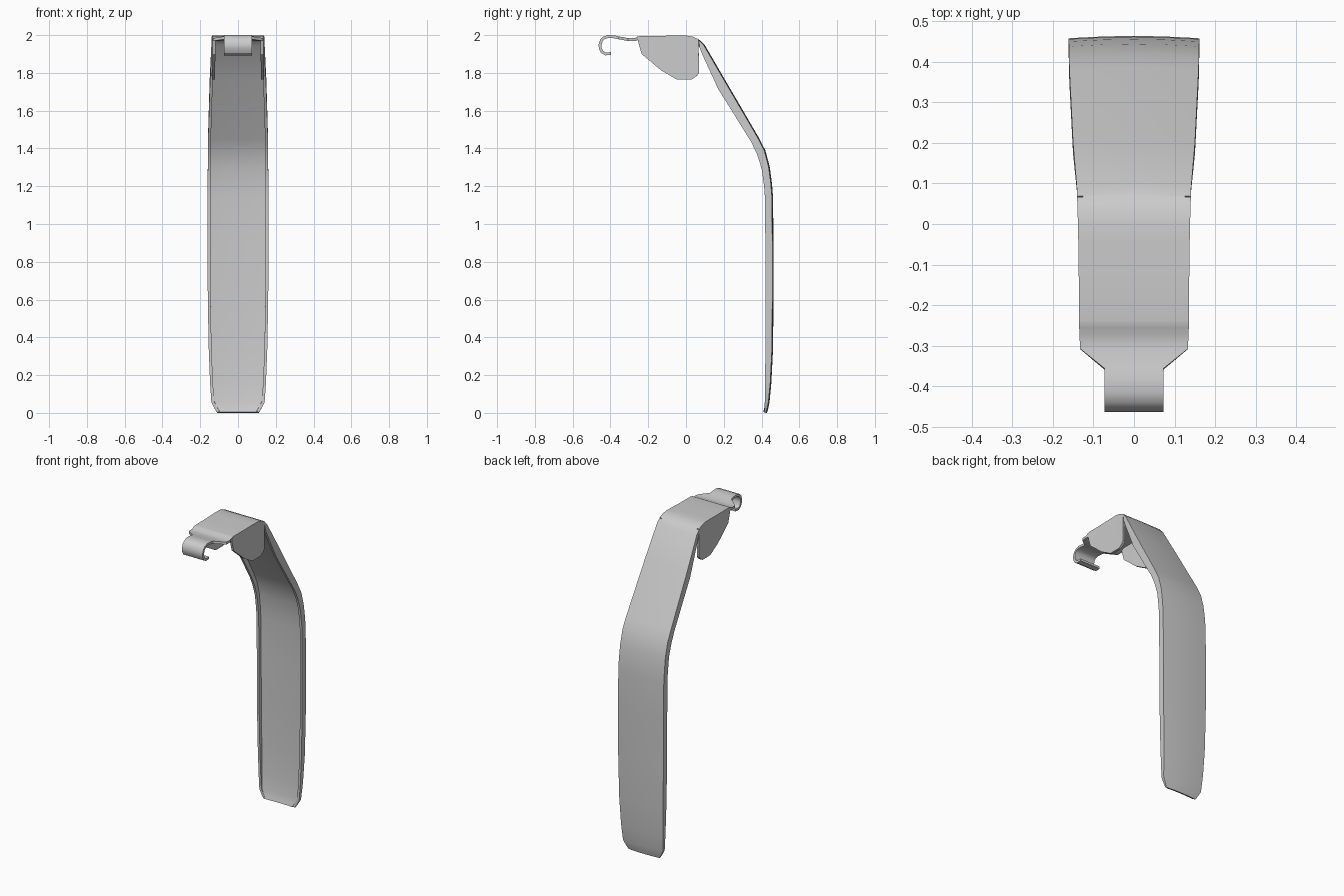
import bpy, bmesh

# Pressed sheet lever, one station per row along the strip:
# (y, z, half width, flange tip y, flange tip z); tip None = flat strip
HOOK = [
    (-0.397, 1.895, 0.073), (-0.428, 1.893, 0.073), (-0.450, 1.906, 0.073),
    (-0.461, 1.928, 0.073), (-0.463, 1.950, 0.073), (-0.455, 1.975, 0.073),
    (-0.440, 1.991, 0.073), (-0.415, 2.000, 0.073), (-0.375, 1.998, 0.073),
    (-0.355, 1.993, 0.073), (-0.307, 1.984, 0.133), (-0.272, 1.984, 0.134),
]
# Top cover with the two side ears
COVER = [
    (-0.255, 1.993, 0.135, -0.255, 1.970), (-0.235, 1.996, 0.135, -0.235, 1.900),
    (-0.130, 1.996, 0.136, -0.130, 1.812), (-0.050, 1.998, 0.137, -0.050, 1.766),
    (0.000, 1.998, 0.138, 0.030, 1.766), (0.035, 1.992, 0.139, 0.055, 1.782),
    (0.066, 1.978, 0.140, 0.069, 1.800),
]
# Long handle with shallow flanges
HANDLE = [
    (0.074, 1.973, 0.140, 0.072, 1.935), (0.098, 1.950, 0.141, 0.085, 1.900),
    (0.205, 1.766, 0.150, 0.172, 1.712), (0.385, 1.458, 0.159, 0.345, 1.435),
    (0.420, 1.390, 0.160, 0.376, 1.370), (0.443, 1.305, 0.160, 0.400, 1.295),
    (0.455, 1.215, 0.161, 0.413, 1.205), (0.461, 1.140, 0.161, 0.418, 1.140),
    (0.463, 0.900, 0.161, 0.420, 0.900), (0.463, 0.600, 0.160, 0.420, 0.600),
    (0.461, 0.340, 0.155, 0.420, 0.340), (0.452, 0.160, 0.148, 0.419, 0.160),
    (0.442, 0.055, 0.141, 0.417, 0.055), (0.436, 0.025, 0.125, 0.416, 0.025),
    (0.429, 0.000, 0.110, 0.415, 0.002),
]
COLUMNS = (-1, -0.9, -0.45, 0, 0.45, 0.9, 1)


def build_sheet(name, thickness):
    stations = HOOK + COVER + HANDLE
    first_flange, notch = len(HOOK), len(HOOK) + len(COVER) - 1
    bm = bmesh.new()
    rows = []
    for i, s in enumerate(stations):
        y, z, w = s[:3]
        crown = 0.006 if i > notch else 0.0
        row = [bm.verts.new((u * w, y - crown * u * u, z)) for u in COLUMNS]
        tips = [None, None]
        if len(s) == 5:
            tips = [bm.verts.new((k * w, s[3], s[4])) for k in (-1, 1)]
        rows.append([tips[0]] + row + [tips[1]])
    last = len(COLUMNS)
    for i in range(len(rows) - 1):
        for j in range(last + 1):
            flange = j in (0, last)
            if flange and i < first_flange:
                continue
            # relief slit between ears and handle flanges
            if i == notch and j in (0, 1, last - 1, last):
                continue
            a, b = rows[i], rows[i + 1]
            bm.faces.new((a[j], a[j + 1], b[j + 1], b[j]))
    mesh = bpy.data.meshes.new(name)
    bm.to_mesh(mesh)
    bm.free()
    obj = bpy.data.objects.new(name, mesh)
    bpy.context.collection.objects.link(obj)
    # sheet thickness grows inward
    solid = obj.modifiers.new("thickness", "SOLIDIFY")
    solid.thickness = thickness
    solid.offset = -1
    solid.use_even_offset = True
    return obj


lever = build_sheet("lever", 0.015)
bpy.context.view_layer.objects.active = lever
lever.select_set(True)
bpy.ops.object.modifier_apply(modifier="thickness")
bpy.ops.object.shade_smooth_by_angle(angle=0.5)
